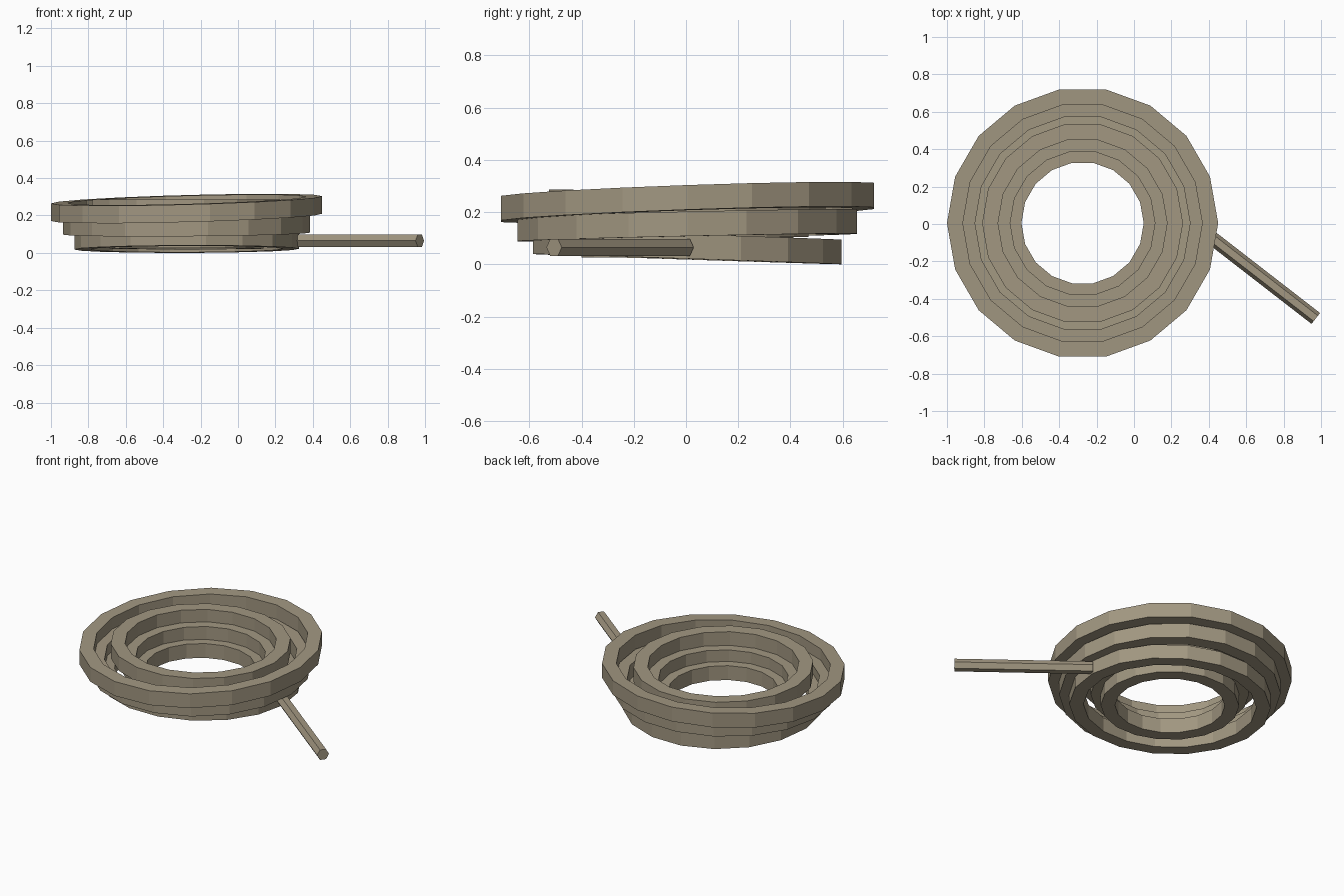
import bpy, bmesh, math
from mathutils import Vector

if "Cube" in bpy.data.objects:
    bpy.data.objects.remove(bpy.data.objects["Cube"])

CX, CY, SIDES = -0.275, 0.005, 18
WIDTH, HEIGHT = 0.085, 0.094


def finish(name, bm):
    bmesh.ops.recalc_face_normals(bm, faces=bm.faces)
    mesh = bpy.data.meshes.new(name)
    bm.to_mesh(mesh)
    bm.free()
    obj = bpy.data.objects.new(name, mesh)
    bpy.context.collection.objects.link(obj)
    return obj


def coil_ring(name, radius, z, slope_x, slope_y):
    """Square-section faceted ring, sheared so it lies slightly tilted."""
    bm = bmesh.new()
    inner = radius - WIDTH
    section = [(radius, -HEIGHT / 2), (radius, HEIGHT / 2),
               (inner, HEIGHT / 2), (inner, -HEIGHT / 2)]
    loops = []
    for i in range(SIDES):
        a = math.tau * i / SIDES
        c, s = math.cos(a), math.sin(a)
        loops.append([bm.verts.new((CX + r * c, CY + r * s,
                                    z + h + slope_x * r * c + slope_y * r * s))
                      for r, h in section])
    for i in range(SIDES):
        a, b = loops[i], loops[(i + 1) % SIDES]
        for k in range(4):
            m = (k + 1) % 4
            bm.faces.new((a[k], b[k], b[m], a[m]))
    return finish(name, bm)


# Outer stack of coils, widening upward
coil_ring("outer_coil_bottom", 0.60, 0.067, 0.003, -0.033)
coil_ring("outer_coil_middle", 0.66, 0.150, 0.008, 0.022)
coil_ring("outer_coil_top", 0.725, 0.237, 0.027, 0.035)

# Inner stack of coils
coil_ring("inner_coil_bottom", 0.412, 0.070, 0.0, -0.010)
coil_ring("inner_coil_middle", 0.472, 0.150, 0.0, 0.005)
coil_ring("inner_coil_top", 0.537, 0.236, 0.0, -0.006)

# Loose rope end: straight six-sided bar
start, end = Vector((0.32, 0.0, 0.065)), Vector((0.972, -0.505, 0.065))
side = (end - start).cross(Vector((0, 0, 1))).normalized()
bm = bmesh.new()
caps = []
for p in (start, end):
    caps.append([bm.verts.new(p + side * 0.037 * math.cos(math.tau * k / 6)
                              + Vector((0, 0, 0.038 * math.sin(math.tau * k / 6))))
                 for k in range(6)])
for k in range(6):
    m = (k + 1) % 6
    bm.faces.new((caps[0][k], caps[1][k], caps[1][m], caps[0][m]))
for cap in caps:
    bm.faces.new(cap)
finish("loose_end", bm)

# Keep the model tan like rope
mat = bpy.data.materials.new("rope_tan")
mat.diffuse_color = (0.36, 0.31, 0.22, 1)
mat.use_nodes = True
mat.node_tree.nodes["Principled BSDF"].inputs["Base Color"].default_value = mat.diffuse_color
for obj in bpy.context.collection.objects:
    obj.data.materials.append(mat)
